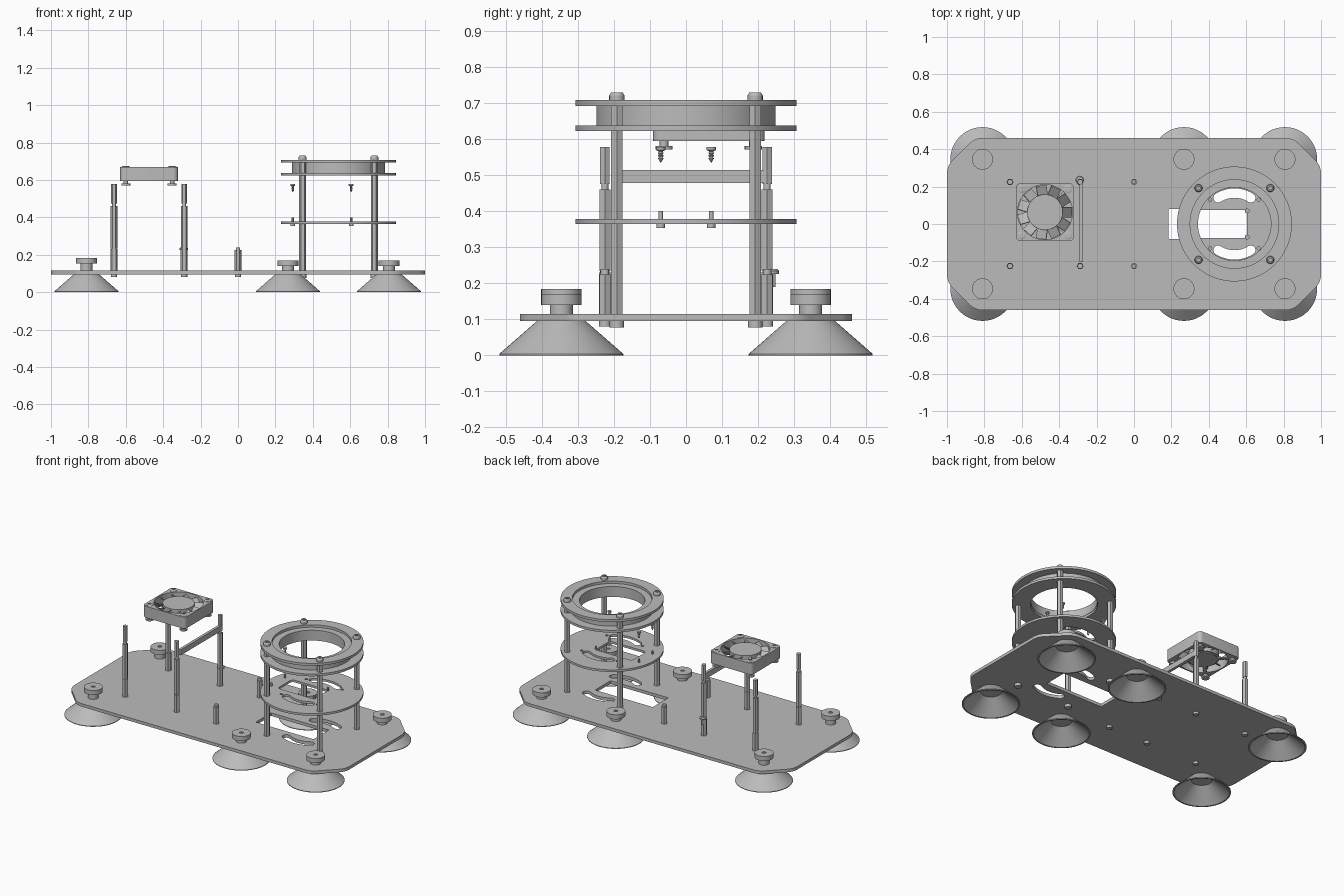
import bpy, bmesh
from math import pi, sin, cos, radians
from mathutils import Matrix

if "Cube" in bpy.data.objects:
    bpy.data.objects.remove(bpy.data.objects["Cube"], do_unlink=True)

grey = bpy.data.materials.new("plain_grey")
grey.use_nodes = True
grey.diffuse_color = (0.5, 0.5, 0.5, 1)
grey.node_tree.nodes["Principled BSDF"].inputs["Base Color"].default_value = (0.5, 0.5, 0.5, 1)
parts = []


def add(name, mesh, loc=(0, 0, 0)):
    obj = bpy.data.objects.new(name, mesh)
    obj.location = loc
    mesh.materials.clear()
    mesh.materials.append(grey)
    bpy.context.collection.objects.link(obj)
    parts.append(obj)
    return obj


def lathe(name, profile, loc, sides=32):
    """Revolve (radius, height) points around z."""
    bm = bmesh.new()
    rings = []
    for r, z in profile:
        n = 1 if r == 0 else sides
        rings.append([bm.verts.new((r * cos(2 * pi * i / sides), r * sin(2 * pi * i / sides), z))
                      for i in range(n)])
    for a, b in zip(rings, rings[1:]):
        for i in range(sides):
            j = (i + 1) % sides
            quad = [a[i % len(a)], a[j % len(a)], b[j % len(b)], b[i % len(b)]]
            bm.faces.new(list(dict.fromkeys(quad)))
    bmesh.ops.recalc_face_normals(bm, faces=bm.faces)
    mesh = bpy.data.meshes.new(name)
    bm.to_mesh(mesh)
    bm.free()
    return add(name, mesh, loc)


def rod(name, x, y, z0, z1, r, sides=6):
    return lathe(name, [(0, z0), (r, z0), (r, z1), (0, z1)], (x, y, 0), sides)


def box(name, size, matrix):
    bm = bmesh.new()
    bmesh.ops.create_cube(bm, size=1, matrix=matrix @ Matrix.Diagonal((*size, 1)))
    mesh = bpy.data.meshes.new(name)
    bm.to_mesh(mesh)
    bm.free()
    return add(name, mesh)


def sheet(name, loops, z0, z1):
    """Flat plate: first loop is the outline, the rest are openings."""
    curve = bpy.data.curves.new(name, 'CURVE')
    curve.dimensions = '2D'
    curve.fill_mode = 'BOTH'
    curve.extrude = (z1 - z0) / 2
    for loop in loops:
        s = curve.splines.new('POLY')
        s.points.add(len(loop) - 1)
        for p, (x, y) in zip(s.points, loop):
            p.co = (x, y, 0, 1)
        s.use_cyclic_u = True
    tmp = bpy.data.objects.new(name, curve)
    bpy.context.collection.objects.link(tmp)
    bpy.context.view_layer.update()
    mesh = bpy.data.meshes.new_from_object(tmp.evaluated_get(bpy.context.evaluated_depsgraph_get()))
    bpy.data.objects.remove(tmp, do_unlink=True)
    bm = bmesh.new()
    bm.from_mesh(mesh)
    bmesh.ops.remove_doubles(bm, verts=bm.verts, dist=0.0001)
    bmesh.ops.recalc_face_normals(bm, faces=bm.faces)
    bm.to_mesh(mesh)
    bm.free()
    return add(name, mesh, (0, 0, (z0 + z1) / 2))


def arc(cx, cy, r, a0, a1, n):
    return [(cx + r * cos(radians(a0 + (a1 - a0) * i / n)),
             cy + r * sin(radians(a0 + (a1 - a0) * i / n))) for i in range(n + 1)]


def circle(cx, cy, r, n=64):
    return arc(cx, cy, r, 0, 360 * (n - 1) / n, n - 1)


def rounded(x0, x1, y0, y1, r):
    corners = [(x1 - r, y1 - r), (x0 + r, y1 - r), (x0 + r, y0 + r), (x1 - r, y0 + r)]
    return [p for i, (x, y) in enumerate(corners) for p in arc(x, y, r, 90 * i, 90 * i + 90, 6)]


def slot(cx, cy, r, half, mid, span):
    """Curved slot with round ends."""
    a0, a1 = mid - span, mid + span
    e0, e1 = arc(cx, cy, r, a0, a1, 1)
    return (arc(cx, cy, r + half, a0, a1, 16) + arc(*e1, half, a1, a1 + 180, 8)[1:-1]
            + arc(cx, cy, r - half, a1, a0, 16) + arc(*e0, half, a0 + 180, a0 + 360, 8)[1:-1])


# Base plate with chamfered, softened corners
CX, W, H, CUT, SOFT = 0.537, 1.0, 0.461, 0.15, 0.1
outline = []
for sx, sy in ((1, 1), (-1, 1), (-1, -1), (1, -1)):
    k = SOFT * 0.4142
    pts = (arc(W - SOFT, H - CUT - k, SOFT, 0, 45, 6)
           + arc(W - CUT - k, H - SOFT, SOFT, 45, 90, 6))
    pts = [(sx * x, sy * y) for x, y in pts]
    outline += pts if sx * sy > 0 else pts[::-1]
slots = [slot(CX, 0, 0.165, 0.025, mid, 32) for mid in (90, 270)]
sheet("base_plate", [outline, rounded(0.185, 0.605, -0.08, 0.08, 0.004)] + slots, 0.095, 0.115)

# Suction cups with clamping knobs
for x in (-0.81, 0.267, 0.807):
    for y in (-0.346, 0.346):
        lathe("suction_cup", [(0, 0.095), (0.068, 0.095), (0.172, 0.004), (0.172, 0), (0.163, 0),
                              (0.062, 0.084), (0, 0.084)], (x, y, 0), 48)
        lift = 0.014 if x < 0 else 0
        lathe("cup_knob", [(0, 0.112), (0.032, 0.112), (0.032, 0.14 + lift), (0.056, 0.14 + lift),
                           (0.056, 0.17 + lift), (0.012, 0.17 + lift), (0.012, 0.165 + lift),
                           (0, 0.165 + lift)], (x, y, 0))

# Ring tower discs
rim = circle(CX, 0, 0.307, 96)
sheet("top_disc", [rim, circle(CX, 0, 0.237)], 0.692, 0.708)
sheet("lower_disc", [rim, circle(CX, 0, 0.197)], 0.623, 0.638)
sheet("holder_ring", [circle(CX, 0, 0.249, 96), circle(CX, 0, 0.195)], 0.638, 0.692)
holes = [circle(CX + sx * 0.13, sy * 0.13, 0.009, 12) for sx in (-1, 1) for sy in (-1, 1)]
sheet("middle_disc", [rim, rounded(0.34, 0.605, -0.075, 0.075, 0.02)] + slots + holes, 0.364, 0.378)


def screw_head(name, x, y, z, r, h):
    lathe(name, [(0, z), (r, z), (r, z + h * 0.6), (r * 0.75, z + h), (r * 0.4, z + h),
                 (r * 0.4, z + h * 0.5), (0, z + h * 0.5)], (x, y, 0), 20)


# Tower posts with screws at both ends
for x in (CX - 0.192, CX + 0.192):
    for y in (-0.192, 0.192):
        rod("tower_post", x, y, 0.114, 0.7, 0.019)
        screw_head("tower_top_screw", x, y, 0.708, 0.021, 0.022)
        rod("tower_bottom_screw", x, y, 0.077, 0.096, 0.02, 20)

# Small screws through and above the middle disc
for x in (0.293, 0.605):
    for y in (-0.07, 0.07):
        rod("disc_screw_head", x, y, 0.354, 0.365, 0.012, 16)
        rod("disc_screw_shaft", x, y, 0.36, 0.4, 0.006, 12)
        thread = [(0.008 if i % 2 else 0.005, 0.542 + i * 0.004) for i in range(7)]
        lathe("loose_screw", [(0, 0.534)] + thread + [(0.013, 0.57), (0.013, 0.578), (0, 0.578)],
              (x, y, 0), 16)

# Tall standoffs
for x in (-0.663, -0.288):
    for y in (-0.225, 0.225):
        rod("standoff_lower", x, y, 0.114, 0.23, 0.019)
        rod("standoff_joint", x, y, 0.23, 0.234, 0.013, 16)
        rod("standoff_upper", x, y, 0.234, 0.46, 0.018)
        rod("standoff_neck", x, y, 0.46, 0.475, 0.01, 16)
        rod("standoff_tip", x, y, 0.475, 0.578, 0.015)
        rod("standoff_bottom_screw", x, y, 0.08, 0.096, 0.017, 20)
screw_head("side_screw_head", -0.29, 0.235, 0.226, 0.023, 0.014)
rod("side_screw_shaft", -0.29, 0.243, 0.19, 0.23, 0.006, 12)

# Cross bar between two standoffs
box("cross_bar", (0.018, 0.43, 0.036), Matrix.Translation((-0.283, 0.012, 0.496)))

# Short standoffs
for y in (-0.225, 0.225):
    rod("short_standoff", 0, y, 0.114, 0.225, 0.018)
    rod("short_standoff_tip", 0, y, 0.225, 0.24, 0.012, 16)
    rod("short_standoff_bottom_screw", 0, y, 0.08, 0.096, 0.017, 20)

# Cooling fan
FX, FY = -0.476, 0.063
sheet("fan_frame", [rounded(FX - 0.155, FX + 0.155, FY - 0.155, FY + 0.155, 0.025),
                    circle(FX, FY, 0.147)], 0.595, 0.67)
rod("fan_hub", FX, FY, 0.603, 0.667, 0.095, 48)
rod("fan_motor_mount", FX, FY, 0.596, 0.603, 0.085, 48)
for i in range(11):
    turn = Matrix.Translation((FX, FY, 0.637)) @ Matrix.Rotation(2 * pi * i / 11, 4, 'Z')
    box("fan_blade", (0.054, 0.068, 0.005),
        turn @ Matrix.Translation((0.117, 0, 0)) @ Matrix.Rotation(radians(38), 4, 'X'))
for i in range(4):
    turn = Matrix.Translation((FX, FY, 0.6)) @ Matrix.Rotation(pi / 4 + pi / 2 * i, 4, 'Z')
    box("fan_strut", (0.075, 0.02, 0.008), turn @ Matrix.Translation((0.115, 0, 0)))
for sx in (-1, 1):
    for sy in (-1, 1):
        x, y = FX + sx * 0.124, FY + sy * 0.124
        rod("fan_screw_shaft", x, y, 0.58, 0.6, 0.012, 16)
        rod("fan_screw_head", x, y, 0.571, 0.581, 0.024, 20)
        screw_head("fan_top_screw", x, y, 0.668, 0.022, 0.006)

# Smooth the curved walls, keep edges sharp
bpy.ops.object.select_all(action='DESELECT')
for obj in parts:
    obj.select_set(True)
bpy.context.view_layer.objects.active = parts[0]
bpy.ops.object.shade_smooth_by_angle(angle=radians(30))
